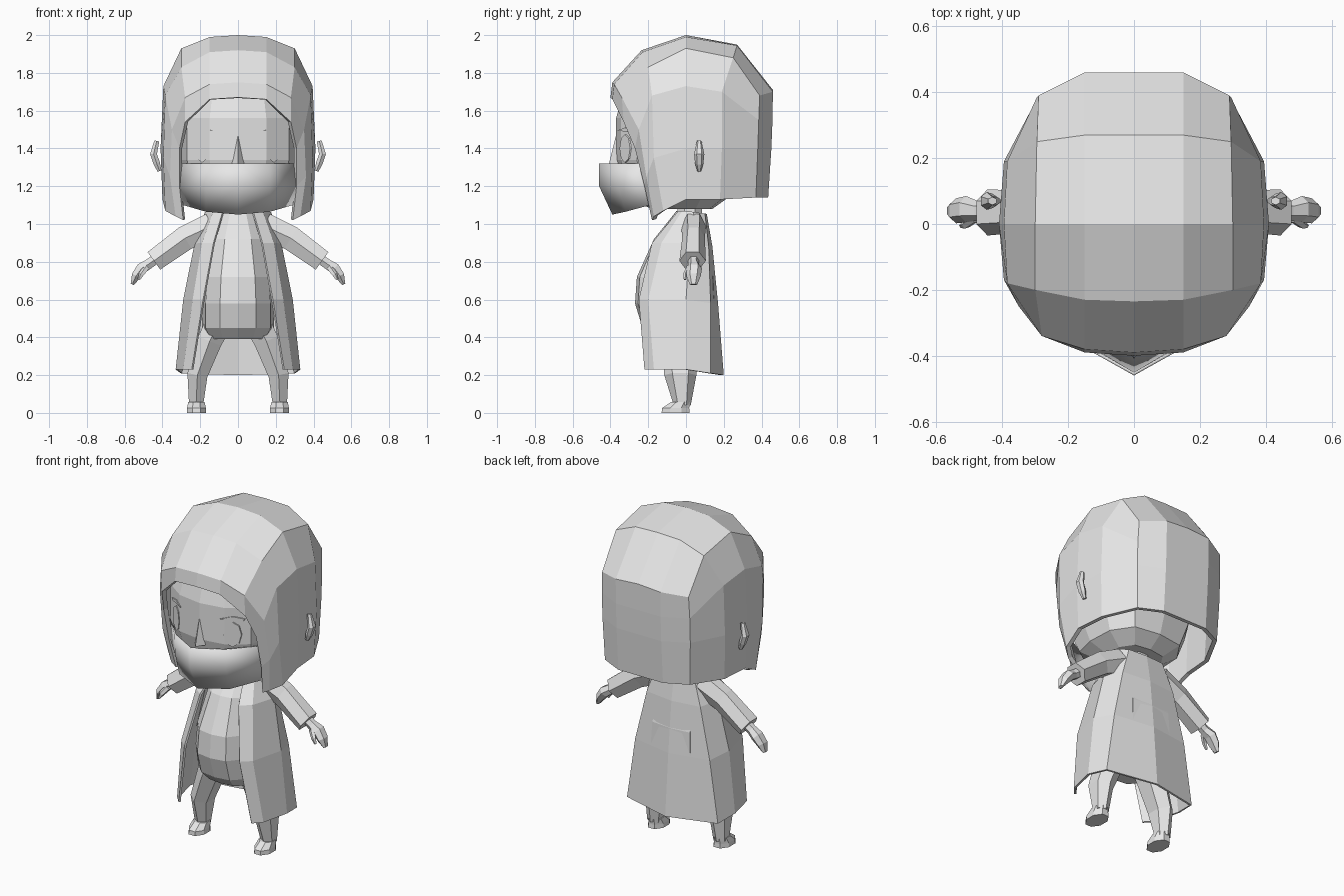
import bpy, bmesh, math
from mathutils import Vector

cube = bpy.data.objects.get("Cube")
if cube:
    bpy.data.objects.remove(cube, do_unlink=True)

grey = bpy.data.materials.new("plain_grey")
grey.use_nodes = True
colour = (0.8, 0.8, 0.8, 1)
grey.diffuse_color = colour
grey.node_tree.nodes["Principled BSDF"].inputs["Base Color"].default_value = colour


def finish(name, bm, thickness=0, smooth=False):
    """Turn a bmesh of the left half into a mirrored object."""
    bmesh.ops.remove_doubles(bm, verts=bm.verts, dist=0.0005)
    bmesh.ops.recalc_face_normals(bm, faces=bm.faces)
    mesh = bpy.data.meshes.new(name)
    bm.to_mesh(mesh)
    bm.free()
    mesh.materials.append(grey)
    for face in mesh.polygons:
        face.use_smooth = smooth
    obj = bpy.data.objects.new(name, mesh)
    bpy.context.collection.objects.link(obj)
    mirror = obj.modifiers.new("mirror", 'MIRROR')
    mirror.use_clip = True
    if thickness:
        solid = obj.modifiers.new("thickness", 'SOLIDIFY')
        solid.thickness = thickness
        solid.offset = -1
    return obj


def strip(bm, rows, closed=False, caps=False):
    """Skin a list of equally long rows of points."""
    grid = [[bm.verts.new(p) for p in row] for row in rows]
    count = len(rows[0])
    for a, b in zip(grid, grid[1:]):
        for i in range(count if closed else count - 1):
            j = (i + 1) % count
            bm.faces.new((a[i], a[j], b[j], b[i]))
    if caps:
        bm.faces.new(grid[0])
        bm.faces.new(grid[-1])


def sheet(name, rows, thickness=0, smooth=False, caps=False):
    bm = bmesh.new()
    strip(bm, rows, caps=caps)
    return finish(name, bm, thickness, smooth)


def tube(name, path, sides=6):
    """Path entries: x, y, z, radius across, radius in depth."""
    centres = [Vector(p[:3]) for p in path]
    rows = []
    for i, (x, y, z, across, depth) in enumerate(path):
        t = centres[min(i + 1, len(path) - 1)] - centres[max(i - 1, 0)]
        side = Vector((t.z, 0, -t.x)).normalized()
        angles = [math.tau * (k + 0.5) / sides for k in range(sides)]
        rows.append([centres[i] + side * across * math.cos(a)
                     + Vector((0, depth * math.sin(a), 0)) for a in angles])
    bm = bmesh.new()
    strip(bm, rows, closed=True, caps=True)
    return finish(name, bm)


def plate(name, outline, depth=0.007):
    """Thin plate lying on the slanted cheek."""
    bm = bmesh.new()
    rows = [[(x, -.345 + (x - .15) * .7 - out, z) for x, z in outline]
            for out in (0, depth)]
    strip(bm, rows, closed=True, caps=True)
    return finish(name, bm)


# Hair: arches from the fringe to the back corner, then the back panel
fringe = [(0, -.4, 1.67), (.15, -.39, 1.66), (.28, -.33, 1.54),
          (.31, -.27, 1.4), (.31, -.22, 1.2), (.29, -.18, 1.02)]
brow_arch = [(0, -.39, 1.75), (.15, -.38, 1.74), (.28, -.34, 1.67),
             (.35, -.25, 1.5), (.36, -.21, 1.25), (.33, -.17, 1.04)]
front_arch = [(0, -.235, 1.92), (.15, -.23, 1.91), (.3, -.2, 1.83),
              (.385, -.18, 1.68), (.395, -.17, 1.35), (.385, -.12, 1.07)]
crown_arch = [(0, 0, 2), (.15, 0, 1.99), (.3, 0, 1.93),
              (.395, 0, 1.73), (.41, 0, 1.4), (.4, 0, 1.13)]
rear_arch = [(0, .27, 1.95), (.15, .27, 1.945), (.295, .25, 1.88),
             (.385, .19, 1.7), (.395, .19, 1.4), (.385, .18, 1.13)]
back_corner = [(0, .46, 1.71), (.15, .46, 1.7), (.29, .39, 1.68),
               (.295, .385, 1.55), (.295, .38, 1.4), (.285, .37, 1.14)]
bm = bmesh.new()
strip(bm, [fringe, brow_arch, front_arch, crown_arch, rear_arch, back_corner])
back_rows = [back_corner[:3]]
for corner, y in zip(back_corner[3:], (.458, .452, .435)):
    back_rows.append([(0, y, corner[2]), (.15, y, corner[2]), corner])
strip(bm, back_rows)
finish("hair", bm, 0.025)

# Head
skull = [(0, -.37), (.15, -.345), (.27, -.26), (.31, -.1), (.3, .1), (.2, .25), (0, .28)]
levels = [(.5, 1.08), (.8, 1.14), (.94, 1.26), (1, 1.34), (1, 1.56), (.85, 1.76), (.45, 1.86)]
sheet("head", [[(x * s, y * s, z) for x, y in skull] for s, z in levels], caps=True)

# Face details
eye = [(.19 + .04 * math.cos(k * math.tau / 8), 1.4 + .075 * math.sin(k * math.tau / 8))
       for k in range(8)]
plate("eyes", eye)
plate("eyebrows", [(.13, 1.495), (.24, 1.485), (.245, 1.495), (.19, 1.51)])
sheet("nose", [[(0, -.37, 1.47), (0, -.37, 1.47)],
               [(0, -.41, 1.31), (.035, -.36, 1.31)]])

# Face mask and its ear loops
sheet("mask", [[(0, -.46, 1.32), (.17, -.365, 1.32), (.31, -.21, 1.32)],
               [(0, -.46, 1.2), (.17, -.36, 1.2), (.31, -.21, 1.2)],
               [(0, -.39, 1.05), (.17, -.32, 1.065), (.29, -.19, 1.1)]],
      0.01, smooth=True)
tube("mask_loops", [(.3, -.22, 1.3, .006, .006), (.335, -.18, 1.325, .006, .006)], 4)

# Ears
tube("ears", [(.415, .07, 1.28, .012, .01), (.43, .07, 1.32, .02, .022),
              (.447, .07, 1.37, .021, .027), (.43, .07, 1.44, .015, .012)])

# Neck and shirt
tube("neck", [(0, .02, .98, .075, .07), (0, .02, 1.13, .07, .07)], 8)
torso = [(0, -1), (.5, -.94), (.9, -.6), (1, 0), (.7, .55), (0, .6)]
shirt = [(.08, .05, 1.07), (.14, .17, .92), (.18, .26, .72), (.19, .27, .58),
         (.19, .23, .45), (.16, .17, .39)]
sheet("shirt", [[(x * w, y * d, z) for x, y in torso] for w, d, z in shirt], caps=True)

# Open coat, from the front edge round to the back
coat = [(1.07, [(.08, -.04), (.13, -.02), (.175, .04), (.12, .1), (0, .11)]),
        (.9, [(.13, -.18), (.19, -.13), (.23, .02), (.18, .12), (0, .14)]),
        (.6, [(.185, -.25), (.24, -.2), (.29, 0), (.25, .13), (0, .17)]),
        (.23, [(.245, -.22), (.29, -.17), (.33, 0), (.305, .13), (0, .2)])]
sheet("coat", [[(x, y, z - max(y, 0) * .15) for x, y in ring] for z, ring in coat], 0.012)

# Sleeves, hands and thumbs
tube("sleeves", [(.14, .04, .99, .08, .065), (.28, .04, .925, .075, .06),
                 (.445, .035, .805, .066, .07)])
tube("hands", [(.42, .04, .825, .03, .03), (.47, .04, .79, .03, .028),
               (.51, .045, .765, .034, .04), (.54, .04, .725, .028, .038),
               (.56, .04, .68, .01, .02)])
tube("thumbs", [(.48, .02, .775, .018, .016), (.51, -.002, .735, .015, .013),
                (.525, -.005, .705, .007, .007)], 5)

# Legs and shoes
tube("legs", [(.11, -.03, .46, .08, .1), (.15, -.03, .38, .075, .1),
              (.215, -.03, .2, .062, .085), (.222, -.02, .04, .043, .045)])
tube("shoes", [(.22, -.055, 0, .055, .08), (.22, -.055, .025, .054, .078),
               (.22, -.03, .058, .047, .053)], 8)
